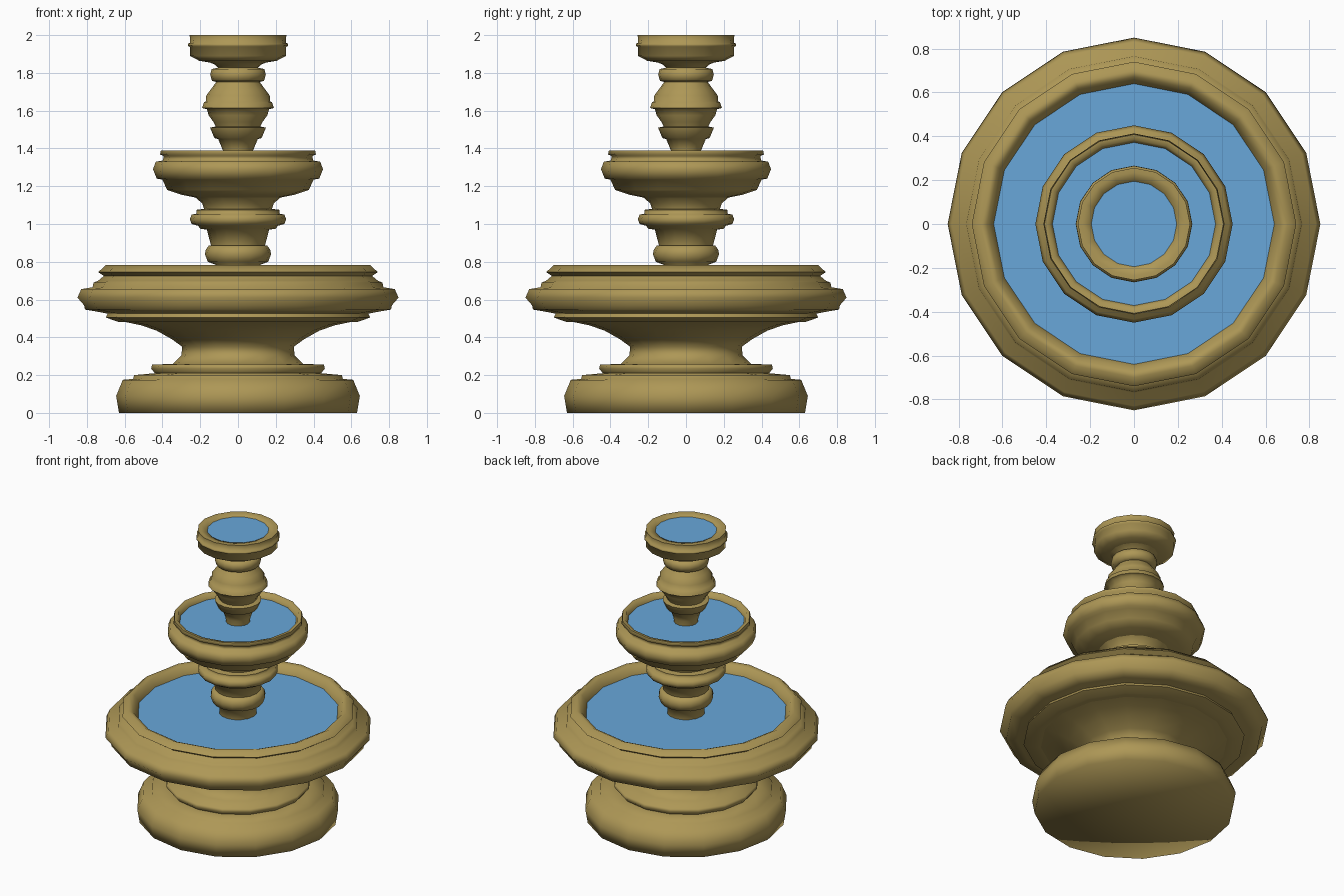
import bpy, bmesh, math

SIDES = 16


def material(name, rgb):
    m = bpy.data.materials.new(name)
    m.diffuse_color = (*rgb, 1)
    return m


stone = material("tan_stone", (0.42, 0.31, 0.093))
water = material("blue_water", (0.14, 0.39, 0.70))


def lathe(name, profile, mat):
    """Spin (radius, height) points round z; radius 0 closes an end."""
    bm = bmesh.new()
    rings = []
    for r, z in profile:
        if r == 0:
            rings.append([bm.verts.new((0, 0, z))] * SIDES)
        else:
            rings.append([bm.verts.new((r * math.cos(a), r * math.sin(a), z))
                          for a in (2 * math.pi * i / SIDES for i in range(SIDES))])
    for low, high in zip(rings, rings[1:]):
        for i in range(SIDES):
            j = (i + 1) % SIDES
            loop = list(dict.fromkeys((low[i], low[j], high[j], high[i])))
            bm.faces.new(loop)
    mesh = bpy.data.meshes.new(name)
    bm.to_mesh(mesh)
    bm.free()
    obj = bpy.data.objects.new(name, mesh)
    bpy.context.collection.objects.link(obj)
    mesh.materials.append(mat)
    bpy.ops.object.select_all(action='DESELECT')
    obj.select_set(True)
    bpy.context.view_layer.objects.active = obj
    # soft mouldings, only the near square corners stay sharp
    bpy.ops.object.shade_smooth_by_angle(angle=math.radians(82))
    return obj


# Foot and flared neck
lathe("base_pedestal", [
    (0, 0), (.63, 0), (.645, .09), (.61, .175), (.555, .18), (.55, .20), (.44, .21),
    (.46, .235), (.455, .255), (.345, .26), (.30, .305), (.295, .35),
    (.35, .39), (.43, .435), (.51, .463), (.59, .48)], stone)

# Large lower basin
lathe("lower_basin", [
    (.59, .48), (.635, .482), (.70, .505), (.69, .525), (.74, .535), (.81, .547),
    (.815, .57), (.85, .61), (.83, .655), (.77, .665), (.765, .69), (.74, .70),
    (.71, .725), (.74, .745), (.70, .783), (.67, .77), (.64, .722), (.635, .69)], stone)
lathe("lower_water", [(.64, .722), (0, .722)], water)

# Lower column
lathe("lower_column", [
    (.12, .70), (.12, .785), (.16, .80), (.175, .84), (.17, .865), (.155, .885),
    (.143, .887), (.165, .97), (.20, .975), (.21, .99), (.245, 1.0), (.255, 1.025),
    (.245, 1.05), (.22, 1.055), (.22, 1.075), (.18, 1.08), (.19, 1.11), (.225, 1.14)], stone)

# Middle basin
lathe("middle_basin", [
    (.225, 1.14), (.30, 1.155), (.375, 1.18), (.40, 1.235), (.43, 1.24), (.45, 1.29),
    (.435, 1.33), (.398, 1.336), (.393, 1.36), (.413, 1.368), (.408, 1.39),
    (.385, 1.388), (.372, 1.355), (.365, 1.33)], stone)
lathe("middle_water", [(.372, 1.355), (0, 1.355)], water)

# Upper column
lathe("upper_column", [
    (.075, 1.34), (.08, 1.39), (.105, 1.45), (.125, 1.455), (.148, 1.51), (.118, 1.516),
    (.13, 1.54), (.155, 1.575), (.165, 1.608), (.19, 1.614), (.18, 1.645), (.17, 1.65),
    (.168, 1.68), (.142, 1.715), (.115, 1.752), (.138, 1.758), (.147, 1.79), (.14, 1.82),
    (.105, 1.828), (.125, 1.845), (.15, 1.855)], stone)

# Small top bowl
lathe("top_bowl", [
    (.15, 1.855), (.205, 1.864), (.255, 1.89), (.255, 1.938), (.266, 1.943), (.264, 1.955),
    (.253, 1.96), (.256, 2.0), (.235, 2.0), (.195, 1.99), (.19, 1.96)], stone)
lathe("top_water", [(.195, 1.99), (0, 1.99)], water)
